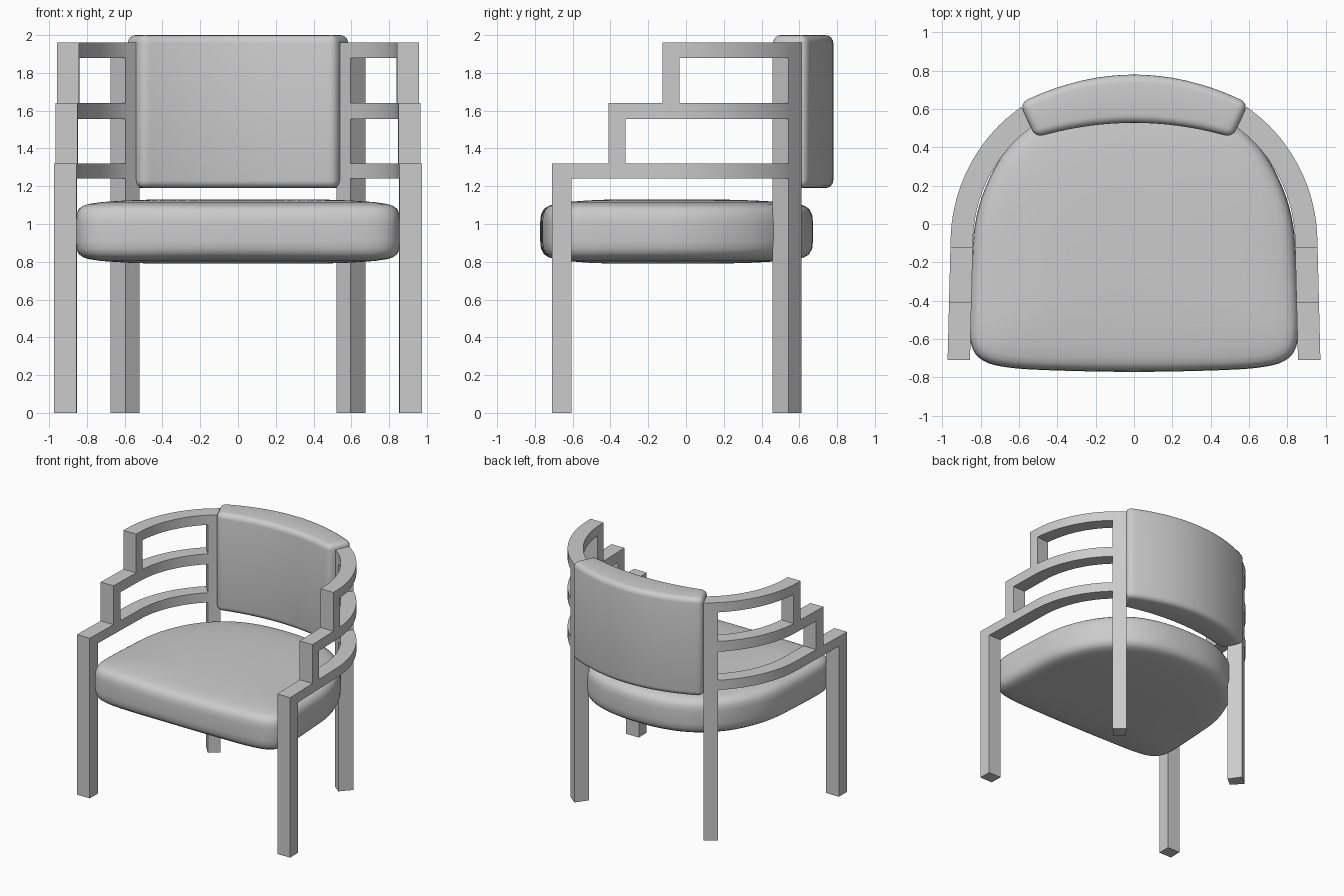
import bpy, bmesh, math
from mathutils import Vector

if "Cube" in bpy.data.objects:
    bpy.data.objects.remove(bpy.data.objects["Cube"])


def finish(bm, name, angle=30):
    bmesh.ops.recalc_face_normals(bm, faces=bm.faces)
    me = bpy.data.meshes.new(name)
    bm.to_mesh(me)
    bm.free()
    ob = bpy.data.objects.new(name, me)
    bpy.context.collection.objects.link(ob)
    bpy.ops.object.select_all(action='DESELECT')
    ob.select_set(True)
    bpy.context.view_layer.objects.active = ob
    bpy.ops.object.shade_smooth_by_angle(angle=math.radians(angle))
    return ob


# Plan of the frame: nearly straight arm, then a circular arc to the back leg
R_OUT, R_IN, CX, CY = 0.872, 0.755, 0.086, -0.1


def plan(u, r):
    if u <= CY:
        return CX + r + (CY - u) * 0.025, u
    a = (u - CY) / R_OUT
    return CX + r * math.cos(a), CY + r * math.sin(a)


def frame(name, side):
    """Stepped side profile filled on a grid, thickened and bent along the plan."""
    us = [-0.71, -0.605, -0.41, -0.32, -0.125, -0.1, -0.035]
    us += [-0.035 + 0.659 * i / 16 for i in range(1, 17)] + [0.733]
    zs = [0, 1.24, 1.32, 1.555, 1.64, 1.88, 1.96]
    # u start, u end, z start, z end of each leg, rail and post
    bars = [(-0.71, -0.605, 0, 1.32), (0.624, 0.733, 0, 1.96),
            (-0.71, 0.733, 1.24, 1.32), (-0.41, 0.733, 1.555, 1.64),
            (-0.125, 0.733, 1.88, 1.96), (-0.41, -0.32, 1.24, 1.64),
            (-0.125, -0.035, 1.555, 1.96)]
    bm = bmesh.new()
    grid = [[bm.verts.new((u, 0, z)) for z in zs] for u in us]
    for i in range(len(us) - 1):
        for j in range(len(zs) - 1):
            u, z = (us[i] + us[i + 1]) / 2, (zs[j] + zs[j + 1]) / 2
            if any(a < u < b and c < z < d for a, b, c, d in bars):
                bm.faces.new((grid[i][j], grid[i + 1][j], grid[i + 1][j + 1], grid[i][j + 1]))
    bmesh.ops.delete(bm, geom=[v for v in bm.verts if not v.link_faces], context='VERTS')
    ext = bmesh.ops.extrude_face_region(bm, geom=bm.faces[:], use_keep_orig=True)
    for v in ext['geom']:
        if isinstance(v, bmesh.types.BMVert):
            v.co.y = 1
    for v in bm.verts:
        x, y = plan(v.co.x, R_OUT if v.co.y > 0.5 else R_IN)
        v.co = (side * x, y, v.co.z)
    return finish(bm, name)


frame("right_frame", 1)
frame("left_frame", -1)


# Seat cushion: rounded plan outline stacked in inset rings
def smooth_loop(pts, n):
    out, m = [], len(pts)
    for i in range(m):
        a, b, c, d = (Vector(pts[(i + k) % m]) for k in (-1, 0, 1, 2))
        for k in range(n):
            t = k / n
            out.append(0.5 * (2 * b + (c - a) * t + (2 * a - 5 * b + 4 * c - d) * t * t
                              + (3 * b - a - 3 * c + d) * t ** 3))
    return out


half = [(0, -0.772), (0.4, -0.765), (0.65, -0.75), (0.785, -0.715), (0.847, -0.64),
        (0.86, -0.5), (0.847, -0.2), (0.83, 0), (0.78, 0.18), (0.68, 0.37),
        (0.53, 0.525), (0.38, 0.61), (0.2, 0.658), (0, 0.672)]
outline = smooth_loop(half + [(-x, y) for x, y in half[-2:0:-1]], 4)
centre = Vector((0, -0.05))
profile = [(0, 0.05), (0.004, 0.09), (0.02, 0.12), (0.045, 0.136), (0.08, 0.146),
           (0.16, 0.156), (0.32, 0.165), (0.5, 0.17)]   # inset, half height
levels = [(d, -h) for d, h in reversed(profile)] + profile
bm = bmesh.new()
rings = []
for d, h in levels:
    ring = []
    for p in outline:
        q = p - centre
        q = centre + q * (1 - d / q.length)
        ring.append(bm.verts.new((q.x, q.y, 0.96 + h)))
    rings.append(ring)
n = len(outline)
for lo, hi in zip(rings, rings[1:]):
    for i in range(n):
        bm.faces.new((lo[i], lo[(i + 1) % n], hi[(i + 1) % n], hi[i]))
bm.faces.new(rings[0])
bm.faces.new(rings[-1])
finish(bm, "seat_cushion", 60)

# Backrest cushion: curved slab with rounded edges
bm = bmesh.new()
N = 18
cols = []
for i in range(N + 1):
    t = -1 + 2 * i / N
    xf, xb = 0.515 * t, 0.597 * t
    yf, yb = 0.528 - 0.29 * xf * xf, 0.78 - 0.42 * xb * xb
    cols.append([bm.verts.new(c) for c in
                 ((xf, yf, 1.19), (xb, yb, 1.19), (xb, yb, 2.0), (xf, yf, 2.0))])
for a, b in zip(cols, cols[1:]):
    for k in range(4):
        bm.faces.new((a[k], b[k], b[(k + 1) % 4], a[(k + 1) % 4]))
bm.faces.new(cols[0])
bm.faces.new(cols[-1])
bmesh.ops.recalc_face_normals(bm, faces=bm.faces)
sharp = [e for e in bm.edges if e.calc_face_angle() > math.radians(40)]
bmesh.ops.bevel(bm, geom=sharp, offset=0.042, segments=4, profile=0.5,
                affect='EDGES', clamp_overlap=True)
finish(bm, "backrest_cushion", 60)
